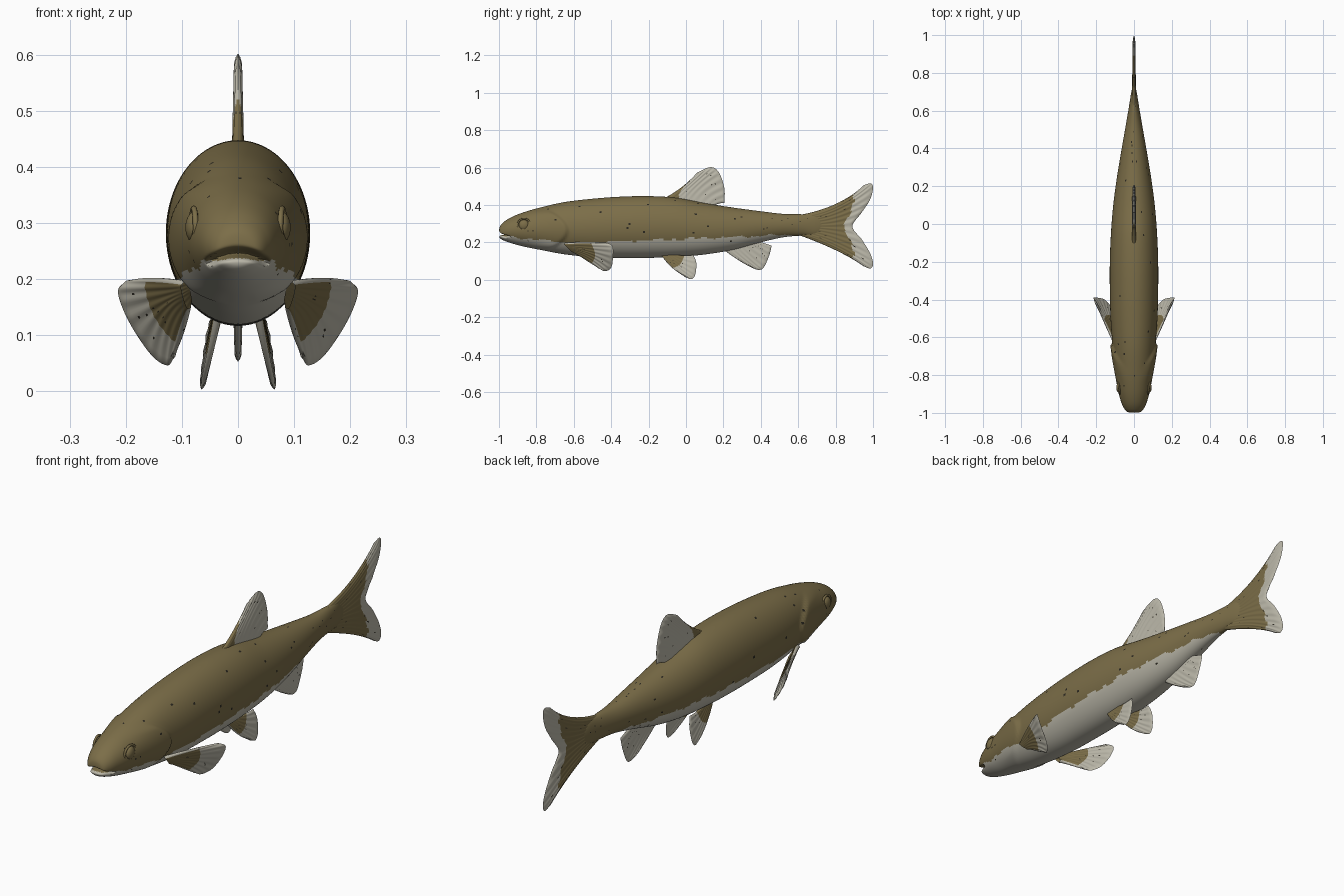
import bpy, bmesh, math, random
from mathutils import Vector

random.seed(4)
if "Cube" in bpy.data.objects:
    bpy.data.objects.remove(bpy.data.objects["Cube"])


def material(name, r, g, b):
    m = bpy.data.materials.new(name)
    m.use_nodes = True
    m.diffuse_color = (r, g, b, 1)
    m.node_tree.nodes["Principled BSDF"].inputs["Base Color"].default_value = (r, g, b, 1)
    return m


PALETTE = [material("olive", .20, .155, .065),
           material("pale cream", .50, .48, .40),
           material("dark speckle", .025, .022, .015)]
OLIVE, PALE, DARK = range(3)


def spline(points, t):
    """Smooth path through the points, t from zero to one."""
    n = len(points) - 1
    i = min(int(t * n), n - 1)
    f = t * n - i
    a, b, c, d = (points[min(max(k, 0), n)] for k in range(i - 1, i + 3))
    return [q + f / 2 * (r - p + f * (2 * p - 5 * q + 4 * r - s + f * (3 * (q - r) + s - p)))
            for p, q, r, s in zip(a, b, c, d)]


def finish(bm, name):
    bmesh.ops.remove_doubles(bm, verts=bm.verts, dist=1e-5)
    bmesh.ops.recalc_face_normals(bm, faces=bm.faces)
    mesh = bpy.data.meshes.new(name)
    bm.to_mesh(mesh)
    bm.free()
    for m in PALETTE:
        mesh.materials.append(m)
    ob = bpy.data.objects.new(name, mesh)
    bpy.context.collection.objects.link(ob)
    bpy.ops.object.select_all(action='DESELECT')
    ob.select_set(True)
    bpy.context.view_layer.objects.active = ob
    bpy.ops.object.shade_smooth_by_angle(angle=math.radians(50))
    return ob


# Body sections: y, half width, bottom, top
SECTIONS = [(-1, 0, .25, .25), (-.995, .035, .223, .285), (-.97, .056, .208, .312),
            (-.93, .072, .194, .336), (-.87, .087, .178, .36), (-.78, .1, .16, .386),
            (-.65, .113, .136, .415), (-.5, .124, .121, .433), (-.35, .128, .117, .444),
            (-.2, .128, .117, .447), (-.05, .122, .122, .438), (.1, .11, .135, .41),
            (.25, .09, .16, .386), (.4, .065, .2, .366), (.52, .044, .227, .352),
            (.62, .027, .236, .35), (.7, .014, .24, .345), (.76, 0, .29, .29)]


def smooth(x):
    x = min(max(x, 0), 1)
    return x * x * (3 - 2 * x)


def shape_head(x, y, z):
    # Gill cover: swells backwards, then steps down at a curved edge
    edge = -.645 - 9 * (z - .265) ** 2
    if abs(z - .265) < .12:
        swell = smooth((y + .87) / (edge + .87)) if y < edge else smooth(1 - (y - edge) / .02)
        x += math.copysign(.011 * swell * smooth((.12 - abs(z - .265)) / .04), x) * (abs(x) > .02)
    # Mouth: a slot that droops toward its corners
    slot = math.exp(-((z - .246 + 6 * x * x) / .007) ** 2)
    y += .05 * slot * smooth((-.93 - y) / .05)
    return x, y, z


def belly_line(y):
    base = .195 + (.04 if y > -.6 else -.1) * (y + .6)
    return base + .004 * math.sin(31 * y) + .003 * math.sin(73 * y)


bm = bmesh.new()
RINGS, SIDES = 230, 96
rings = []
for i in range(RINGS + 1):
    y, w, low, high = spline(SECTIONS, i / RINGS)
    ring = []
    for k in range(SIDES):
        a = math.tau * k / SIDES
        z = (low + high) / 2 - (high - low) / 2 * math.cos(a)
        ring.append(bm.verts.new(shape_head(w * math.sin(a), y, z)))
    rings.append(ring)
for r, s in zip(rings, rings[1:]):
    for k in range(SIDES):
        f = bm.faces.new((r[k], r[k - 1], s[k - 1], s[k]))
        c = f.calc_center_median()
        f.material_index = PALE if c.z < belly_line(c.y) and c.y < .58 else OLIVE
        if c.z > .2 and c.y > -.9 and random.random() < .005:
            f.material_index = DARK
finish(bm, "body")


def fin(name, base, middle, tip, thick, rays, is_olive, side=1):
    """Fan-shaped fin through three edge curves, thin at the rim, ribbed by rays."""
    rows, cols = 36, rays * 6

    def point(u, v):
        a, b, c = (Vector(spline(p, v)) for p in (base, middle, tip))
        p = a * (1 - u) * (1 - 2 * u) + b * 4 * u * (1 - u) + c * u * (2 * u - 1)
        return Vector((p.x * side, p.y, p.z))

    bm = bmesh.new()
    e = .01
    grid = {}
    for i in range(rows + 1):
        for j in range(cols + 1):
            u, v = i / rows, j / cols
            p = point(u, v)
            du = point(min(u + e, 1), v) - point(max(u - e, 0), v)
            dv = point(u, min(v + e, 1)) - point(u, max(v - e, 0))
            n = du.cross(dv).normalized()
            rim = min(1, 8 * v, 8 * (1 - v), 12 * (1 - u)) ** .5
            rib = 1 - .25 * u * math.cos(math.tau * rays * v)
            half = thick / 2 * rim * rib * (1 - .5 * u)
            for s in (1, -1):
                grid[i, j, s] = bm.verts.new(p + n * half * s)
    for i in range(rows):
        for j in range(cols):
            u, v = (i + .5) / rows, (j + .5) / cols
            colour = OLIVE if is_olive(u, v) else PALE
            if .3 < u < .9 and random.random() < .008:
                colour = DARK
            for s in (1, -1):
                f = bm.faces.new([grid[i + a, j + b, s] for a, b in ((0, 0), (1, 0), (1, 1), (0, 1))])
                f.material_index = colour
    return finish(bm, name)


def flat(*pairs):
    return [(0, y, z) for y, z in pairs]


# Fins on the centre line
fin("tail_fin", flat((.6, .345), (.6, .29), (.6, .24)),
    flat((.8, .405), (.775, .283), (.8, .158)),
    flat((.95, .505), (.985, .515), (1, .495), (.985, .43), (.94, .36), (.89, .285),
         (.94, .215), (.985, .14), (1, .085), (.985, .06), (.95, .072)),
    .022, 14, lambda u, v: u < .76 + .02 * math.sin(40 * v))
fin("dorsal_fin", flat((-.13, .43), (0, .41), (.14, .385)),
    flat((-.03, .49), (.07, .495), (.17, .405)),
    flat((.06, .573), (.13, .602), (.175, .575), (.205, .49), (.205, .41)),
    .022, 9, lambda u, v: u < .7 - 1.9 * v)
fin("anal_fin", flat((.19, .17), (.28, .19), (.37, .215)),
    flat((.26, .118), (.34, .13), (.415, .197)),
    flat((.34, .07), (.385, .053), (.415, .065), (.445, .13), (.458, .182)),
    .018, 8, lambda u, v: u < .12)

# Paired fins and eyes
for label, side in (("left", 1), ("right", -1)):
    fin(label + "_pectoral_fin", [(.095, -.65, .195), (.092, -.63, .175), (.085, -.6, .15)],
        [(.15, -.535, .202), (.135, -.51, .145), (.1, -.52, .095)],
        [(.195, -.42, .197), (.214, -.392, .178), (.195, -.39, .125), (.155, -.4, .065),
         (.125, -.435, .046), (.115, -.47, .065)],
        .018, 9, lambda u, v: u < .6 and .08 < v < .9, side)
    fin(label + "_pelvic_fin", [(.036, -.135, .135), (.036, -.1, .135), (.036, -.06, .135)],
        [(.05, -.075, .065), (.05, -.035, .085), (.043, -.01, .13)],
        [(.064, .0, .014), (.065, .03, .003), (.063, .05, .03), (.055, .055, .09),
         (.046, .04, .132)],
        .016, 7, lambda u, v: u < .52 and v > .06, side)

    bm = bmesh.new()
    bmesh.ops.create_uvsphere(bm, u_segments=32, v_segments=16, radius=.028)
    for v in bm.verts:
        v.co = Vector((v.co.x * .6, v.co.y, v.co.z)) + Vector((side * .077, -.866, .292))
    finish(bm, label + "_eye")

    # Raised rim around the eye socket
    bm = bmesh.new()
    around, across = 40, 8
    loop = [[bm.verts.new((side * (.079 + .005 * math.cos(b) + .1 * (y * math.cos(a))),
                           -.866 + y * math.cos(a), .292 + y * math.sin(a)))
             for b in (math.tau * k / across for k in range(across))
             for y in (.034 + .005 * math.sin(b),)]
            for a in (math.tau * i / around for i in range(around))]
    for i in range(around):
        for k in range(across):
            bm.faces.new((loop[i][k], loop[i - 1][k], loop[i - 1][k - 1], loop[i][k - 1]))
    finish(bm, label + "_eye_rim")
